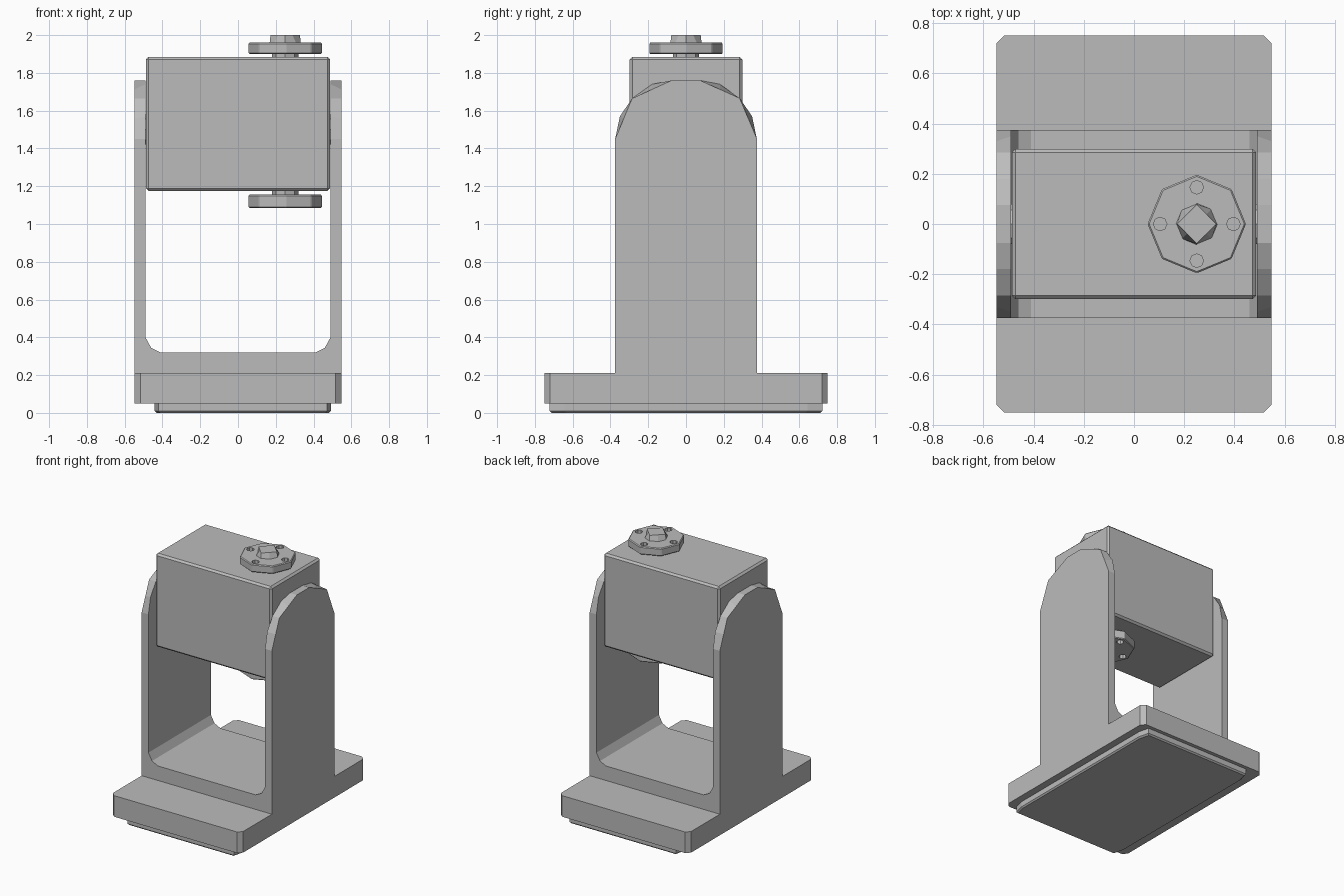
import bpy, bmesh
from math import cos, sin, pi

if "Cube" in bpy.data.objects:
    bpy.data.objects.remove(bpy.data.objects["Cube"])

GREY = (0.5, 0.5, 0.5, 1)
mat = bpy.data.materials.new("plain grey")
mat.use_nodes = True
mat.diffuse_color = GREY
mat.node_tree.nodes["Principled BSDF"].inputs["Base Color"].default_value = GREY


def loft(name, rings, bevel=0):
    """Closed solid through matching rings of 3D points."""
    bm = bmesh.new()
    loops = [[bm.verts.new(p) for p in ring] for ring in rings]
    n = len(loops[0])
    for a, b in zip(loops, loops[1:]):
        for i in range(n):
            j = (i + 1) % n
            bm.faces.new((a[i], a[j], b[j], b[i]))
    bm.faces.new(loops[0][::-1])
    bm.faces.new(loops[-1])
    bmesh.ops.recalc_face_normals(bm, faces=bm.faces)
    mesh = bpy.data.meshes.new(name)
    bm.to_mesh(mesh)
    bm.free()
    mesh.materials.append(mat)
    ob = bpy.data.objects.new(name, mesh)
    bpy.context.collection.objects.link(ob)
    if bevel:
        mod = ob.modifiers.new("edge bevel", 'BEVEL')
        mod.width, mod.segments = bevel, 1
        mod.limit_method = 'ANGLE'
    return ob


def slab(hx, hy, cx, cy, z, x0=0):
    """Rectangle ring with cut corners of cx by cy."""
    quarter = [(hx, hy - cy), (hx - cx, hy)]
    pts = quarter + [(-x, y) for x, y in quarter[::-1]]
    pts += [(-x, -y) for x, y in pts]
    return [(x + x0, y, z) for x, y in pts]


def ngon(r, n, z, x=0, y=0):
    return [(x + r * cos(2 * pi * i / n), y + r * sin(2 * pi * i / n), z)
            for i in range(n)]


# Base and the foot pad under it
loft("base", [slab(.547, .75, .03, .03, z) for z in (.05, .21)])
loft("foot_pad", [slab(.457, .712, .02, .08, 0, .025),
                  slab(.467, .722, .02, .08, .01, .025),
                  slab(.467, .722, .02, .08, .05, .025)])

# Yoke floor with rounded inner corners
half = [(.49, .21), (.49, .40), (.46, .345), (.41, .32)]
section = half + [(-x, z) for x, z in half[::-1]]
loft("yoke_floor", [[(x, y, z) for x, z in section] for y in (-.375, .375)])

# Yoke arms: the outer arch is coarser than the inner one
outer = [(.375, .21), (.375, 1.45), (.33, 1.5575), (.285, 1.665), (.18, 1.7125), (.075, 1.76)]
inner = [(.375, .21), (.375, 1.45), (.35, 1.57), (.285, 1.665), (.18, 1.74), (.075, 1.76)]
for side, s in (("left", 1), ("right", -1)):
    rings = []
    for x, arch in ((.547, outer), (.49, inner)):
        outline = arch + [(-y, z) for y, z in arch[::-1]]
        rings.append([(s * x, y, z) for y, z in outline])
    loft(side + "_arm", rings)
    # Short pivot between arm and housing
    loft(side + "_pivot", [[(s * x, y, 1.5 + z) for z, y, _ in ngon(.08, 8, 0)]
                           for x in (.46, .52)])

# Tilting housing
loft("housing", [[(.487 * i, .298 * j, z) for i, j in ((1, 1), (-1, 1), (-1, -1), (1, -1))]
                 for z in (1.175, 1.885)], bevel=.014)

# Flanges above and below the housing, each with four bolt holes
AXIS = .25
for name, low, high, stem in (("top", 1.90, 1.96, (1.88, 1.91)),
                              ("bottom", 1.085, 1.155, (1.145, 1.18))):
    flange = loft(name + "_flange", [ngon(.196, 8, z, AXIS) for z in (low, high)], bevel=.006)
    loft(name + "_stem", [ngon(.07, 8, z, AXIS) for z in stem])
    for k in range(4):
        hx, hy = AXIS + .146 * cos(k * pi / 2), .146 * sin(k * pi / 2)
        cutter = loft(name + "_hole_cutter", [ngon(.027, 8, z, hx, hy)
                                              for z in (low - .05, high + .05)])
        cutter.hide_render = True
        cutter.hide_viewport = True
        hole = flange.modifiers.new("bolt hole", 'BOOLEAN')
        hole.operation = 'DIFFERENCE'
        hole.object = cutter

# Hub on the top flange, tapering from eight sides to a square
square = [(AXIS + (x - AXIS) * f, y * f, z) for (x, y, z), f in
          zip(ngon(.078, 8, 2.0, AXIS), (1, cos(pi / 4)) * 4)]
loft("top_hub", [ngon(.083, 8, 1.955, AXIS), square])
